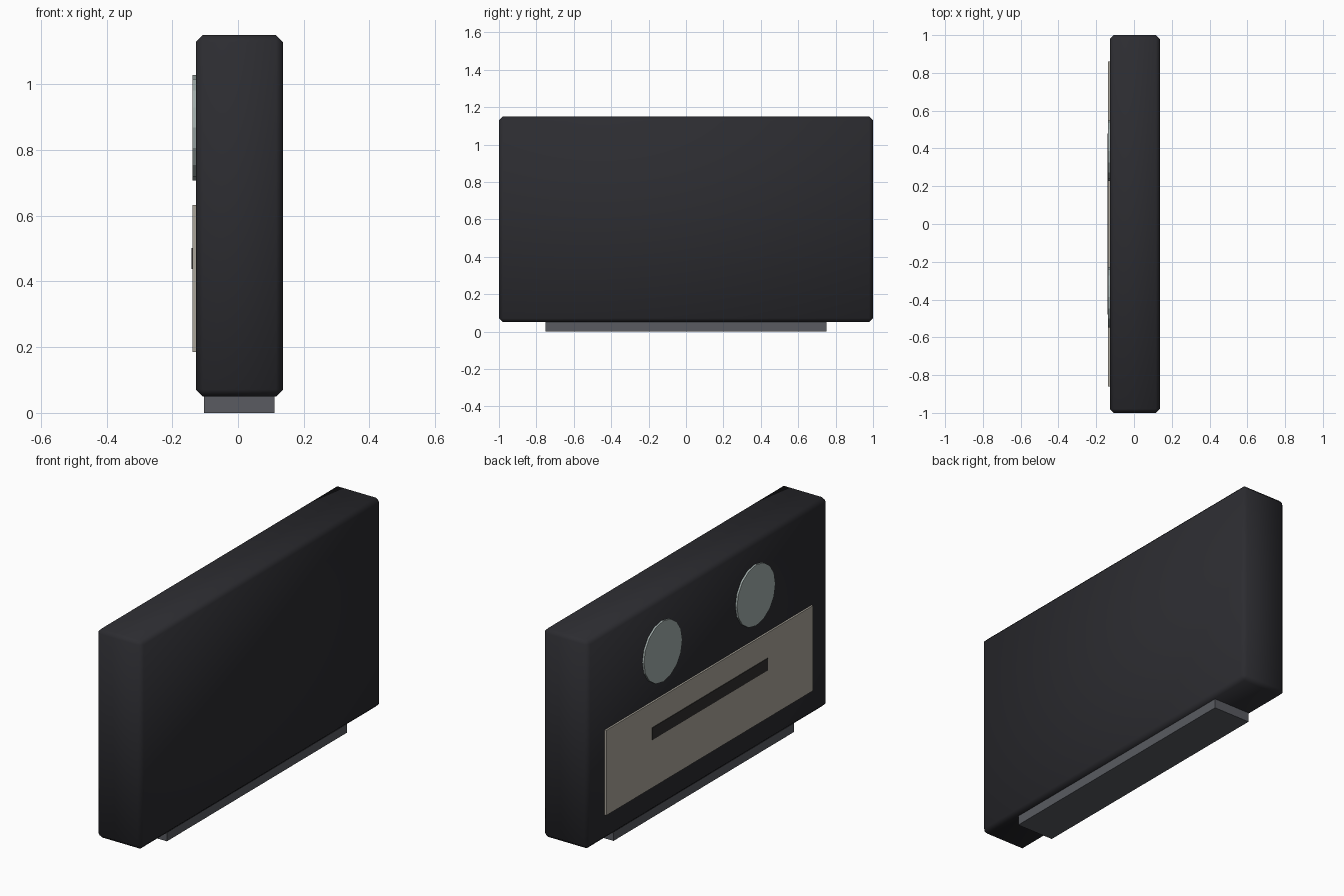
import bpy
import math

if "Cube" in bpy.data.objects:
    bpy.data.objects.remove(bpy.data.objects["Cube"])


def material(name, rgb):
    m = bpy.data.materials.new(name)
    m.diffuse_color = (*rgb, 1)
    m.use_nodes = True
    m.node_tree.nodes["Principled BSDF"].inputs["Base Color"].default_value = m.diffuse_color
    return m


dark = material("dark_shell", (0.025, 0.025, 0.03))
slate = material("slate", (0.1, 0.105, 0.12))
silver = material("pale_metal", (0.36, 0.42, 0.41))
warm = material("warm_grey", (0.41, 0.38, 0.33))
black = material("slot_black", (0.03, 0.028, 0.026))


def box(name, lo, hi, mat):
    bpy.ops.mesh.primitive_cube_add(size=1, location=[(a + b) / 2 for a, b in zip(lo, hi)])
    ob = bpy.context.object
    ob.name = name
    ob.scale = [b - a for a, b in zip(lo, hi)]
    bpy.ops.object.transform_apply(location=False, rotation=False, scale=True)
    ob.data.materials.append(mat)
    return ob


# main slab with chamfered, softly shaded edges
body = box("body", (-0.128, -1, 0.05), (0.137, 1, 1.15), dark)
bevel = body.modifiers.new("chamfer", 'BEVEL')
bevel.width = 0.021
bevel.segments = 1
bpy.ops.object.modifier_apply(modifier=bevel.name)
bpy.ops.object.shade_smooth_by_angle(angle=math.radians(60))

# base strip
box("foot", (-0.103, -0.75, 0), (0.111, 0.75, 0.055), slate)

# rear plate and its slot
box("rear_plate", (-0.138, -0.86, 0.185), (-0.12, 0.86, 0.633), warm)
box("rear_slot", (-0.141, -0.48, 0.438), (-0.13, 0.48, 0.502), black)

# pair of round rear discs
for side, y in (("left", -0.387), ("right", 0.387)):
    bpy.ops.mesh.primitive_cylinder_add(vertices=16, radius=0.16, depth=0.018,
                                        location=(-0.129, y, 0.868),
                                        rotation=(0, math.pi / 2, 0))
    disc = bpy.context.object
    disc.name = "rear_disc_" + side
    disc.data.materials.append(silver)
